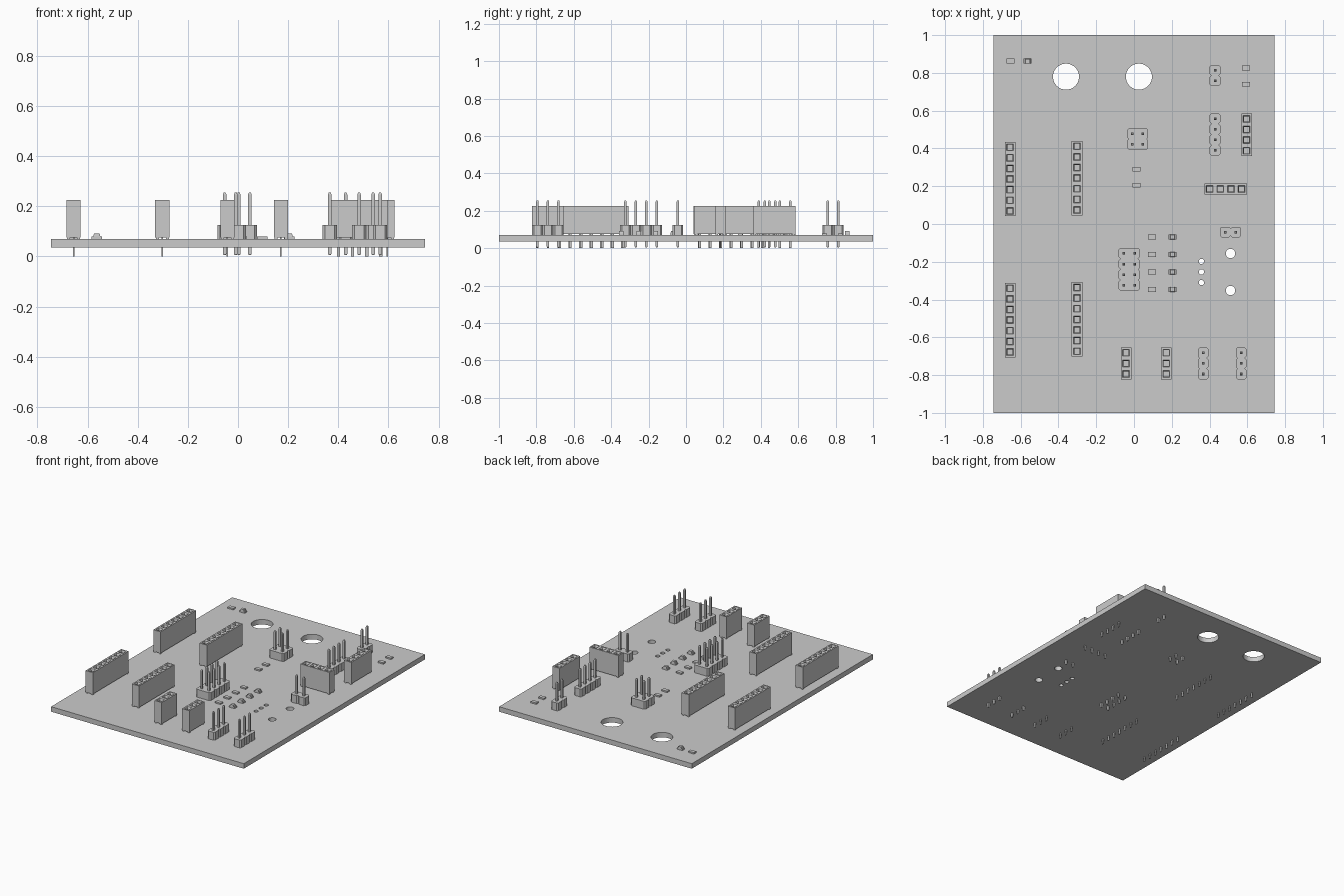
import bpy
import bmesh
import math
from mathutils import Matrix, Vector

cube = bpy.data.objects.get("Cube")
if cube:
    bpy.data.objects.remove(cube, do_unlink=True)

grey = bpy.data.materials.new("plain grey")
grey.use_nodes = True
COLOUR = (0.6, 0.6, 0.6, 1)
grey.diffuse_color = COLOUR
grey.node_tree.nodes["Principled BSDF"].inputs["Base Color"].default_value = COLOUR

PITCH = 0.0562      # spacing between pins
UNDER, TOP = 0.035, 0.07   # board faces


def finish(bm, name, x=0, y=0, turned=False):
    mesh = bpy.data.meshes.new(name)
    bmesh.ops.recalc_face_normals(bm, faces=bm.faces)
    bm.to_mesh(mesh)
    bm.free()
    mesh.materials.append(grey)
    obj = bpy.data.objects.new(name, mesh)
    obj.location = (x, y, 0)
    if turned:
        obj.rotation_euler.z = math.pi / 2
    bpy.context.collection.objects.link(obj)
    return obj


def box(bm, x, y, z0, z1, wx, wy, taper=(1, 1)):
    """Box standing between two heights; taper scales its top."""
    place = Matrix.Translation((x, y, (z0 + z1) / 2)) @ Matrix.Diagonal((wx, wy, z1 - z0, 1))
    verts = bmesh.ops.create_cube(bm, size=1, matrix=place)["verts"]
    for v in verts:
        if v.co.z > (z0 + z1) / 2:
            v.co.x = x + (v.co.x - x) * taper[0]
            v.co.y = y + (v.co.y - y) * taper[1]
    return verts


def prism(bm, outline, z0, z1):
    face = bm.faces.new([bm.verts.new((x, y, z0)) for x, y in outline])
    top = bmesh.ops.extrude_face_region(bm, geom=[face])["geom"]
    verts = [g for g in top if isinstance(g, bmesh.types.BMVert)]
    bmesh.ops.translate(bm, verts=verts, vec=(0, 0, z1 - z0))


def spread(count):
    return [(i - (count - 1) / 2) * PITCH for i in range(count)]


def pin_header(name, x, y, rows, cols=1, turned=False):
    bm = bmesh.new()
    half, cut = cols * PITCH / 2, 0.009
    side = []
    for cy in spread(rows):
        lo, hi = cy - PITCH / 2, cy + PITCH / 2
        side += [(half - cut, lo), (half, lo + cut), (half, hi - cut)]
    side.append((half - cut, rows * PITCH / 2))
    # notched plastic body
    prism(bm, side + [(-px, py) for px, py in reversed(side)], TOP, 0.125)
    # square pins with tapered tips
    w = 0.0135
    for cx in spread(cols):
        for cy in spread(rows):
            box(bm, cx, cy, 0.125, 0.248, w, w)
            box(bm, cx, cy, 0.248, 0.256, w, w, (0.5, 0.5))
            box(bm, cx, cy, 0.01, UNDER, w, w)
            box(bm, cx, cy, 0.005, 0.01, w * 0.6, w * 0.6, (1.6, 1.6))
    finish(bm, name, x, y, turned)


def socket_strip(name, x, y, rows, turned=False):
    bm = bmesh.new()
    base, top = 0.076, 0.226
    for cy in spread(rows):
        # one cell of the body, its entry sunk as a funnel and a bore
        verts = box(bm, 0, cy, base, top, PITCH, PITCH)
        face = max({f for v in verts for f in v.link_faces},
                   key=lambda f: f.calc_center_median().z)
        bmesh.ops.inset_region(bm, faces=[face], thickness=0.014)
        bmesh.ops.inset_region(bm, faces=[face], thickness=0.006, depth=-0.01)
        bmesh.ops.inset_region(bm, faces=[face], thickness=0.0003, depth=-0.08)
        # flat tail
        box(bm, 0, cy, 0, UNDER, 0.006, 0.013)
        box(bm, 0, cy, TOP, base, 0.006, 0.013)
    # weld the cells and drop the walls between them
    bmesh.ops.remove_doubles(bm, verts=bm.verts, dist=0.0001)
    inner = []
    for f in bm.faces:
        c = f.calc_center_median()
        joint = any(abs(c.y - cy - PITCH / 2) < 0.001 for cy in spread(rows)[:-1])
        if joint and abs(f.normal.y) > 0.9:
            inner.append(f)
    bmesh.ops.delete(bm, geom=inner, context="FACES")
    # small standoff feet at the ends
    for sx in (-1, 1):
        for sy in (-1, 1):
            box(bm, sx * 0.02, sy * (rows * PITCH / 2 - 0.008), TOP, base, 0.012, 0.012)
    finish(bm, name, x, y, turned)


def resistor(name, x, y):
    bm = bmesh.new()
    box(bm, 0, 0, TOP, 0.08, 0.042, 0.026)
    finish(bm, name, x, y)


def indicator(name, x, y):
    bm = bmesh.new()
    box(bm, 0, 0, TOP, 0.08, 0.042, 0.026)
    box(bm, 0, 0, 0.08, 0.092, 0.028, 0.026, (0.8, 0.9))
    finish(bm, name, x, y)


# Board: filled flat outline with round holes, given thickness
curve = bpy.data.curves.new("board_outline", "CURVE")
curve.dimensions = "2D"
curve.fill_mode = "BOTH"
curve.extrude = (TOP - UNDER) / 2


def loop(points):
    spline = curve.splines.new("POLY")
    spline.points.add(len(points) - 1)
    for p, (x, y) in zip(spline.points, points):
        p.co = (x, y, 0, 1)
    spline.use_cyclic_u = True


def hole(x, y, r, n=40):
    loop([(x + r * math.cos(math.tau * i / n), y + r * math.sin(math.tau * i / n))
          for i in range(n)])


loop([(-0.745, -1), (0.745, -1), (0.745, 1), (-0.745, 1)])
for hx in (-0.36, 0.026):
    hole(hx, 0.78, 0.069)
for hy in (-0.156, -0.352):
    hole(0.511, hy, 0.025)
for hy in (-0.198, -0.254, -0.31):
    hole(0.357, hy, 0.014)
helper = bpy.data.objects.new("board_outline", curve)
bpy.context.collection.objects.link(helper)
bpy.context.view_layer.update()
flat = bpy.data.meshes.new_from_object(
    helper.evaluated_get(bpy.context.evaluated_depsgraph_get()))
bpy.data.objects.remove(helper)
bm = bmesh.new()
bm.from_mesh(flat)
bmesh.ops.remove_doubles(bm, verts=bm.verts, dist=0.00001)
bmesh.ops.translate(bm, verts=bm.verts, vec=Vector((0, 0, (UNDER + TOP) / 2)))
for f in bm.faces:
    f.smooth = False
finish(bm, "board")

# Socket strips
for name, x, y in (("outer_front", -0.656, -0.509), ("inner_front", -0.302, -0.505),
                   ("outer_back", -0.656, 0.238), ("inner_back", -0.302, 0.243)):
    socket_strip(name + "_socket", x, y, 7)
socket_strip("front_socket_a", -0.042, -0.738, 3)
socket_strip("front_socket_b", 0.171, -0.738, 3)
socket_strip("side_socket", 0.596, 0.472, 4)
socket_strip("cross_socket", 0.485, 0.185, 4, turned=True)

# Pin headers
pin_header("front_header_a", 0.366, -0.738, 3)
pin_header("front_header_b", 0.567, -0.738, 3)
pin_header("side_header", 0.429, 0.474, 4)
pin_header("back_header", 0.429, 0.786, 2)
pin_header("cross_header", 0.511, -0.043, 2, turned=True)
pin_header("small_double_header", 0.019, 0.45, 2, 2)
pin_header("large_double_header", -0.025, -0.24, 4, 2)

# Surface mounted parts
for i in range(4):
    row = -0.069 - i * 0.0925
    resistor(f"row_resistor_{i + 1}", 0.096, row)
    indicator(f"row_indicator_{i + 1}", 0.204, row)
resistor("corner_resistor", -0.653, 0.862)
indicator("corner_indicator", -0.563, 0.862)
for i, (x, y) in enumerate(((0.593, 0.825), (0.593, 0.74), (0.014, 0.29), (0.014, 0.205))):
    resistor(f"resistor_{i + 1}", x, y)
